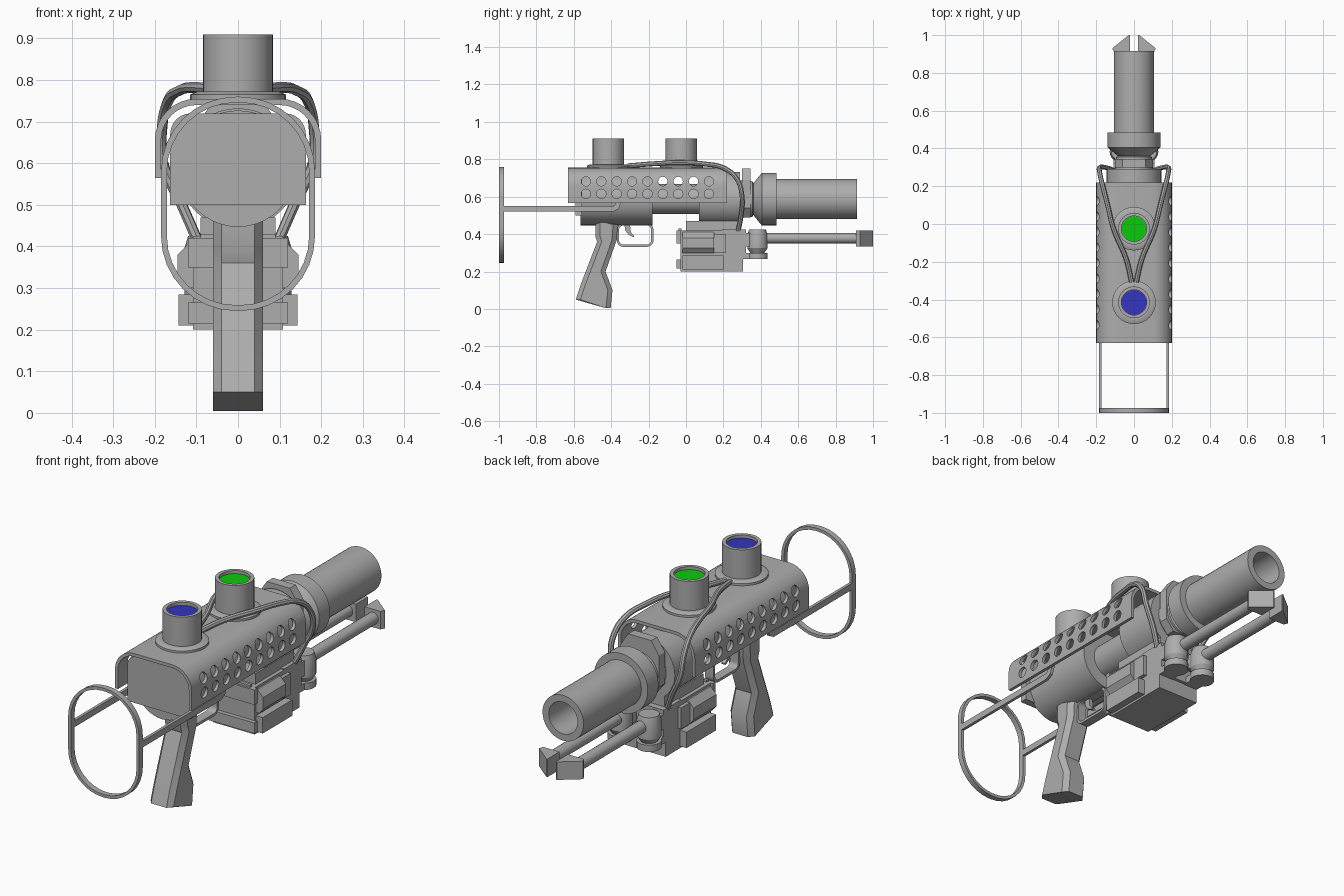
import bpy, bmesh, math
from math import sin, cos, pi
from mathutils import Vector

if "Cube" in bpy.data.objects:
    bpy.data.objects.remove(bpy.data.objects["Cube"])


def material(name, rgb):
    m = bpy.data.materials.new(name)
    m.diffuse_color = (*rgb, 1)
    m.use_nodes = True
    m.node_tree.nodes["Principled BSDF"].inputs["Base Color"].default_value = m.diffuse_color
    return m


GREY = material("metal grey", (0.42, 0.42, 0.42))
GREEN = material("lens green", (0.004, 0.58, 0.004))
BLUE = material("lens blue", (0.035, 0.035, 0.52))


def loft(name, rings, closed=False, mat=GREY):
    """Skin a list of equal-length point rings; cap the ends unless closed."""
    bm = bmesh.new()
    vs = [[bm.verts.new(p) for p in r] for r in rings]
    n = len(vs[0])
    pairs = list(zip(vs, vs[1:])) + ([(vs[-1], vs[0])] if closed else [])
    for a, b in pairs:
        for i in range(n):
            j = (i + 1) % n
            bm.faces.new((a[i], a[j], b[j], b[i]))
    if not closed:
        bm.faces.new(vs[0])
        bm.faces.new(vs[-1])
    bmesh.ops.recalc_face_normals(bm, faces=bm.faces)
    me = bpy.data.meshes.new(name)
    bm.to_mesh(me)
    bm.free()
    me.materials.append(mat)
    ob = bpy.data.objects.new(name, me)
    bpy.context.collection.objects.link(ob)
    return ob


def place(axis, p, d):
    """Put a 2D point on the plane at distance d along an axis."""
    u, v = p
    return {'x': (d, u, v), 'y': (u, d, v), 'z': (u, v, d)}[axis]


def prism(name, axis, pts, a, b, mat=GREY):
    return loft(name, [[place(axis, p, d) for p in pts] for d in (a, b)], mat=mat)


def box(name, x0, x1, y0, y1, z0, z1):
    return prism(name, 'z', [(x0, y0), (x1, y0), (x1, y1), (x0, y1)], z0, z1)


def circle(cx, cy, r, n=32):
    return [(cx + r * cos(2 * pi * i / n), cy + r * sin(2 * pi * i / n)) for i in range(n)]


def lathe(name, axis, c, profile, n=32, mat=GREY):
    """Stack circles: profile holds (distance along axis, radius)."""
    return loft(name, [[place(axis, p, d) for p in circle(*c, r, n)] for d, r in profile], mat=mat)


def rounded(cx, cy, hw, hh, r, n=8):
    pts = []
    for k, (sx, sy) in enumerate([(1, 1), (-1, 1), (-1, -1), (1, -1)]):
        for i in range(n + 1):
            t = pi / 2 * (k + i / n)
            pts.append((cx + sx * (hw - r) + r * cos(t), cy + sy * (hh - r) + r * sin(t)))
    return pts


def band(name, axis, cx, cy, hw, hh, r, t, a, b):
    """Rounded hoop of wall thickness t."""
    out = rounded(cx, cy, hw, hh, r)
    inn = rounded(cx, cy, hw - t, hh - t, r - t)
    rings = [(out, a), (out, b), (inn, b), (inn, a)]
    return loft(name, [[place(axis, p, d) for p in q] for q, d in rings], closed=True)


def tube(name, pts, r):
    cu = bpy.data.curves.new(name, 'CURVE')
    cu.dimensions = '3D'
    cu.bevel_depth, cu.bevel_resolution, cu.resolution_u = r, 2, 6
    cu.use_fill_caps = True
    sp = cu.splines.new('BEZIER')
    sp.bezier_points.add(len(pts) - 1)
    for bp, p in zip(sp.bezier_points, pts):
        bp.co = p
        bp.handle_left_type = bp.handle_right_type = 'AUTO'
    cu.materials.append(GREY)
    ob = bpy.data.objects.new(name, cu)
    bpy.context.collection.objects.link(ob)
    bpy.ops.object.select_all(action='DESELECT')
    ob.select_set(True)
    bpy.context.view_layer.objects.active = ob
    bpy.ops.object.convert(target='MESH')


# Receiver and barrel turned around one long axis, with an open bore
AXIS_Z = 0.587
lathe("receiver_and_barrel", 'y', (0, AXIS_Z), [
    (-0.565, 0.14), (-0.18, 0.14), (-0.18, 0.08), (0.07, 0.08), (0.07, 0.145), (0.29, 0.145),
    (0.29, 0.1), (0.355, 0.095), (0.36, 0.085), (0.405, 0.14), (0.485, 0.14), (0.485, 0.107),
    (0.915, 0.107), (0.915, 0.075), (0.6, 0.075)], 40)
prism("barrel_collar", 'y', [(-0.1, 0.54), (-0.06, 0.49), (0.06, 0.49), (0.1, 0.54),
                             (0.1, 0.69), (0.06, 0.75), (-0.06, 0.75), (-0.1, 0.69)], 0.3, 0.345)
# Rear end plate, square below and rounded on top
arc = [(0.113 + 0.05 * cos(t * pi / 12), 0.67 + 0.05 * sin(t * pi / 12)) for t in range(7)]
plate = [(0.163, 0.5)] + arc
prism("rear_plate", 'y', plate + [(-x, z) for x, z in reversed(plate)], -0.59, -0.555)


# Perforated shroud: an open arch with two rows of holes
def arch(r, low):
    half = [(0.1 + r, low)] + [(0.1 + r * cos(t * pi / 16), 0.655 + r * sin(t * pi / 16)) for t in range(9)]
    return half + [(-x, z) for x, z in reversed(half)]


shroud = prism("shroud", 'y', arch(0.1, 0.565) + arch(0.085, 0.565)[::-1], -0.63, 0.22)
for i in range(9):
    for z in (0.615, 0.682):
        cutter = prism("hole_cutter", 'x', circle(-0.535 + i * 0.0822, z, 0.025, 16), -0.3, 0.3)
        cutter.hide_render = True
        m = shroud.modifiers.new("hole", 'BOOLEAN')
        m.operation, m.object, m.solver = 'DIFFERENCE', cutter, 'EXACT'
        bpy.context.view_layer.objects.active = shroud
        bpy.ops.object.modifier_apply(modifier=m.name)
        bpy.data.objects.remove(cutter)

# Two upright sight tubes with recessed coloured lenses
for label, y, mat in (("rear", -0.415, BLUE), ("front", -0.025, GREEN)):
    lathe(label + "_sight_tube", 'z', (0, y), [
        (0.74, 0.115), (0.765, 0.115), (0.772, 0.1), (0.772, 0.084), (0.91, 0.084),
        (0.91, 0.067), (0.89, 0.067)])
    lathe(label + "_lens", 'z', (0, y), [(0.888, 0.0665), (0.896, 0.0665)], mat=mat)

# Wire shoulder stock
band("stock_hoop", 'y', 0, 0.5025, 0.185, 0.2575, 0.18, 0.014, -1.0, -0.973)
for s in (-1, 1):
    prism("stock_rod", 'x', [(-0.98, 0.52), (-0.39, 0.52), (-0.36, 0.535), (-0.345, 0.575),
                             (-0.37, 0.575), (-0.385, 0.55), (-0.98, 0.55)], s * 0.171, s * 0.185)

# Pistol grip: side outline with chamfered front and back edges (rear y, front y, z pairs)
back = [(-0.485, 0.47), (-0.485, 0.39), (-0.475, 0.36), (-0.565, 0.125), (-0.59, 0.05)]
front = [(-0.403, 0.004), (-0.393, 0.1), (-0.43, 0.2), (-0.37, 0.37), (-0.365, 0.45)]


def grip_ring(x, inset):
    return [(x, y + inset, z) for y, z in back] + [(x, y - inset, z) for y, z in front]


loft("grip", [grip_ring(-0.06, 0.025), grip_ring(-0.04, 0), grip_ring(0.04, 0), grip_ring(0.06, 0.025)])

# Trigger and its guard
band("trigger_guard", 'x', -0.272, 0.395, 0.098, 0.063, 0.035, 0.012, -0.022, 0.022)
prism("trigger", 'x', [(-0.33, 0.455), (-0.325, 0.42), (-0.305, 0.395), (-0.28, 0.383),
                       (-0.278, 0.39), (-0.295, 0.41), (-0.3, 0.455)], -0.01, 0.01)

# Under-barrel housing
box("housing_core", -0.108, 0.108, -0.03, 0.2, 0.2, 0.42)
box("housing_base", -0.108, 0.108, -0.03, 0.305, 0.2, 0.285)
box("housing_front", -0.108, 0.108, 0.19, 0.32, 0.27, 0.425)
box("housing_mount", -0.09, 0.09, 0.0, 0.29, 0.41, 0.47)
box("housing_rear_panel", -0.09, 0.09, -0.04, -0.025, 0.355, 0.43)
for z0, z1 in ((0.35, 0.42), (0.215, 0.265)):
    box("rear_tab", -0.12, 0.12, -0.05, -0.028, z0, z1)
for s in (-1, 1):
    prism("upper_side_rail", 'y', [(s * 0.1, 0.3), (s * 0.125, 0.3), (s * 0.145, 0.325), (s * 0.145, 0.38),
                                   (s * 0.115, 0.41), (s * 0.1, 0.41)], -0.02, 0.15)
    box("upper_side_step", s * 0.1, s * 0.125, 0.1, 0.215, 0.3, 0.4)
    box("lower_side_rail", s * 0.1, s * 0.143, -0.02, 0.2, 0.21, 0.285)

    # Hinged forward arms with wedge tips
    lathe("arm_hinge", 'z', (s * 0.075, 0.382), [(0.3, 0.038), (0.325, 0.054), (0.395, 0.054), (0.425, 0.045)], 20)
    lathe("hinge_foot", 'z', (s * 0.075, 0.382), [(0.268, 0.054), (0.3, 0.054)], 20)
    box("hinge_bracket", s * 0.035, s * 0.108, 0.3, 0.385, 0.268, 0.3)
    box("hinge_top_bracket", s * 0.035, s * 0.108, 0.3, 0.36, 0.335, 0.405)
    lathe("arm_rod", 'y', (s * 0.067, 0.378), [(0.4, 0.028), (0.925, 0.028)], 16)
    prism("arm_tip", 'z', [(s * 0.022, 0.91), (s * 0.105, 0.91), (s * 0.115, 0.93), (s * 0.028, 1.0),
                           (s * 0.022, 1.0)], 0.335, 0.42)

    # Cables from the rear sight, over the shroud, down to the housing
    tube("cable", [(s * 0.012, -0.31, 0.765), (s * 0.04, -0.19, 0.775), (s * 0.11, -0.02, 0.782),
                   (s * 0.14, 0.1, 0.775), (s * 0.168, 0.21, 0.75), (s * 0.182, 0.275, 0.69),
                   (s * 0.18, 0.3, 0.6), (s * 0.135, 0.295, 0.5), (s * 0.1, 0.28, 0.42)], 0.013)

# Smooth the round parts, keep hard edges crisp
bpy.ops.object.select_all(action='SELECT')
bpy.context.view_layer.objects.active = shroud
bpy.ops.object.shade_smooth_by_angle(angle=math.radians(30))
